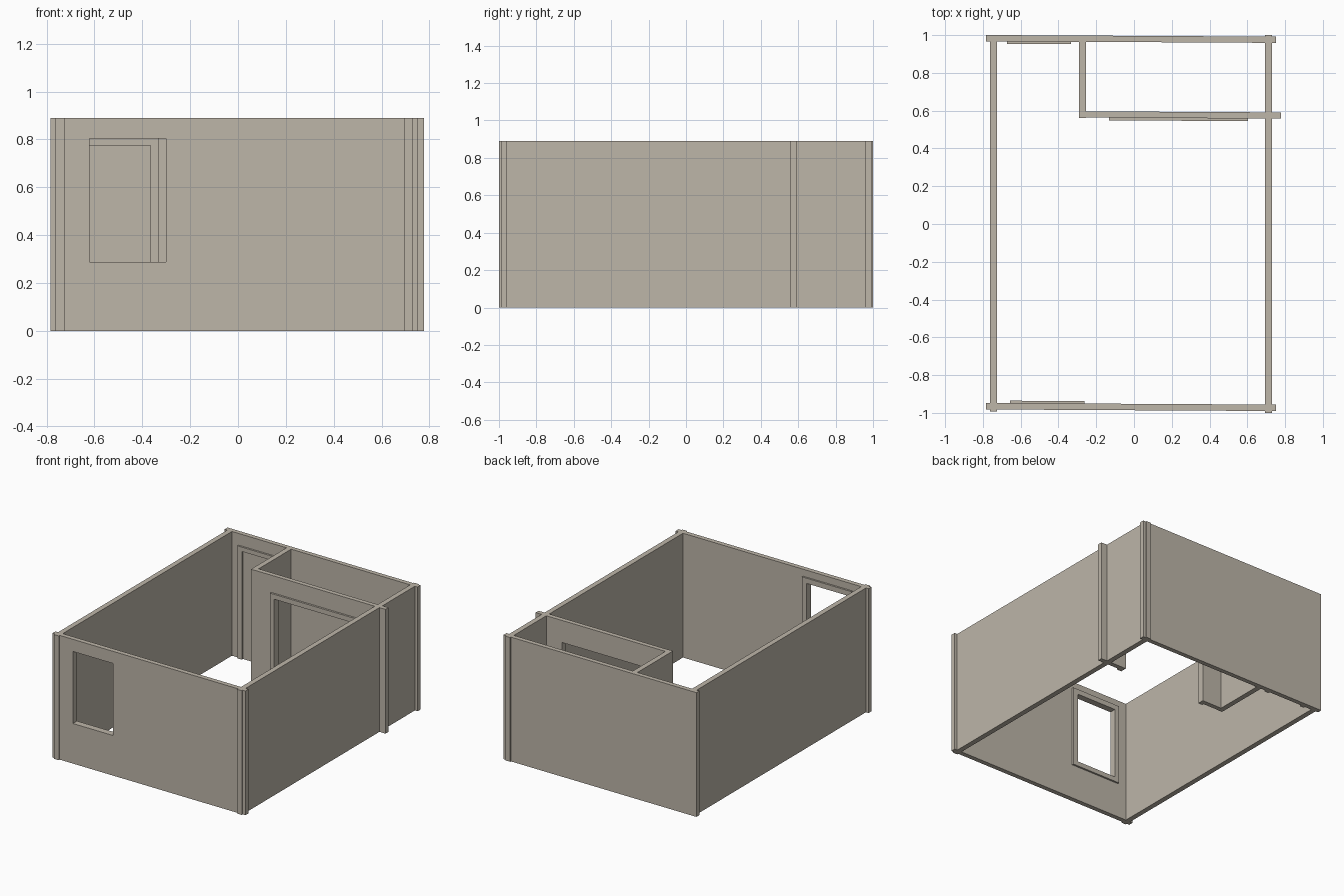
import bpy, bmesh

if "Cube" in bpy.data.objects:
    bpy.data.objects.remove(bpy.data.objects["Cube"])

H = 0.89          # wall height
SLOPE = -0.0055   # cross walls run very slightly off square

mat = bpy.data.materials.new("warm_grey_plaster")
mat.diffuse_color = (0.51, 0.465, 0.395, 1)
mat.use_nodes = True
mat.node_tree.nodes["Principled BSDF"].inputs["Base Color"].default_value = mat.diffuse_color


def finish(name, bm):
    bmesh.ops.recalc_face_normals(bm, faces=bm.faces)
    me = bpy.data.meshes.new(name)
    bm.to_mesh(me)
    bm.free()
    me.materials.append(mat)
    ob = bpy.data.objects.new(name, me)
    bpy.context.collection.objects.link(ob)
    return ob


def panel(name, x0, x1, y0, y1, z0=0, z1=H, hole=None, slope=0):
    """Upright slab; y0..y1 is its depth at x = 0; hole = (x0, x1, z0, z1)."""
    xs, zs = {x0, x1}, {z0, z1}
    if hole:
        xs |= set(hole[:2])
        zs |= set(hole[2:])
    xs, zs = sorted(xs), sorted(zs)
    bm = bmesh.new()
    grid = {(x, z): bm.verts.new((x, y0, z)) for x in xs for z in zs}
    for a, b in zip(xs, xs[1:]):
        for c, d in zip(zs, zs[1:]):
            if hole and hole[0] <= a and b <= hole[1] and hole[2] <= c and d <= hole[3]:
                continue
            bm.faces.new([grid[a, c], grid[b, c], grid[b, d], grid[a, d]])
    for v in [v for v in bm.verts if not v.link_faces]:
        bm.verts.remove(v)
    ext = bmesh.ops.extrude_face_region(bm, geom=bm.faces[:], use_keep_orig=True)
    for v in ext["geom"]:
        if isinstance(v, bmesh.types.BMVert):
            v.co.y = y1
    for v in bm.verts:
        v.co.y += slope * v.co.x
    return finish(name, bm)


window = (-0.62, -0.30, 0.287, 0.803)
back_door = (-0.637, -0.365, 0, 0.775)
inner_door = (-0.097, 0.568, 0, 0.732)

# Side walls
panel("left_wall", -0.762, -0.725, -0.993, 0.99)
panel("right_wall", 0.693, 0.73, -1.0, 1.0)

# Front wall with window, back wall
panel("front_wall", -0.783, 0.752, -0.986, -0.952, hole=window, slope=SLOPE)
panel("back_wall", -0.783, 0.752, 0.963, 0.996, slope=SLOPE)

# Small corner room
panel("partition_side", -0.291, -0.254, 0.562, 0.985)
panel("partition_front", -0.291, 0.778, 0.562, 0.595, hole=inner_door, slope=SLOPE)

# Raised frames on the room side
panel("window_frame", -0.656, -0.262, -0.954, -0.939, 0.253, 0.84, window, SLOPE)
panel("back_door_frame", -0.672, -0.333, 0.95, 0.965, 0, 0.806, back_door, SLOPE)
panel("inner_door_frame", -0.132, 0.603, 0.548, 0.564, 0, 0.767, inner_door, SLOPE)
